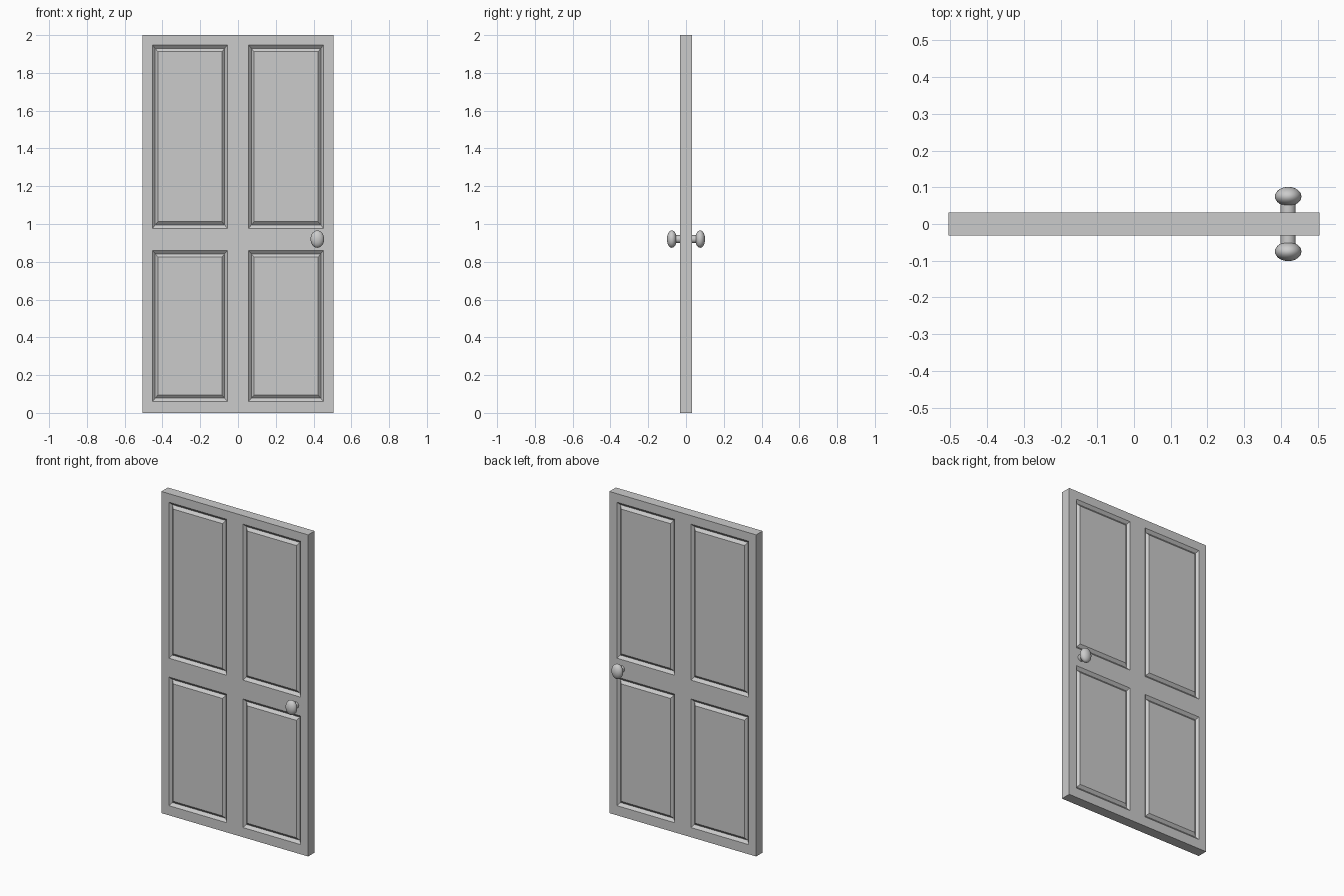
import bpy, bmesh
from mathutils import Matrix

if "Cube" in bpy.data.objects:
    bpy.data.objects.remove(bpy.data.objects["Cube"])

HALF_T = 0.032          # half door thickness
GROOVE = 0.015          # groove depth
XS = [-0.505, -0.453, -0.056, 0.056, 0.453, 0.505]
ZS = [0, 0.06, 0.86, 0.977, 1.947, 2.0]


def mirrored_object(name, bm, smooth=False):
    """Make an object whose front half is mirrored to the back."""
    bmesh.ops.recalc_face_normals(bm, faces=bm.faces)
    mesh = bpy.data.meshes.new(name)
    bm.to_mesh(mesh)
    bm.free()
    obj = bpy.data.objects.new(name, mesh)
    bpy.context.collection.objects.link(obj)
    mod = obj.modifiers.new("mirror", 'MIRROR')
    mod.use_axis = (False, True, False)
    for p in mesh.polygons:
        p.use_smooth = smooth
    return obj


# Door leaf: front face grid with four V-grooved panels
bm = bmesh.new()
grid = [[bm.verts.new((x, -HALF_T, z)) for z in ZS] for x in XS]
for i in range(5):
    for k in range(5):
        ring = [grid[i][k], grid[i + 1][k], grid[i + 1][k + 1], grid[i][k + 1]]
        if i in (1, 3) and k in (1, 3):
            for dx, dz, depth in ((0.0145, 0.0175, GROOVE), (0.029, 0.035, 0)):
                x0, x1, z0, z1 = XS[i] + dx, XS[i + 1] - dx, ZS[k] + dz, ZS[k + 1] - dz
                inner = [bm.verts.new((x, depth - HALF_T, z))
                         for x, z in ((x0, z0), (x1, z0), (x1, z1), (x0, z1))]
                for a in range(4):
                    b = (a + 1) % 4
                    bm.faces.new((ring[a], ring[b], inner[b], inner[a]))
                ring = inner
        bm.faces.new(ring)
# Door edges run back to the mirror plane
bm.normal_update()
rim = [e for e in bm.edges if e.is_boundary]
ext = bmesh.ops.extrude_edge_only(bm, edges=rim)
for v in ext["geom"]:
    if isinstance(v, bmesh.types.BMVert):
        v.co.y = 0
mirrored_object("door_leaf", bm)

# Oval knobs, front and back
bm = bmesh.new()
bmesh.ops.create_uvsphere(bm, u_segments=32, v_segments=16, radius=1,
                          matrix=Matrix.Translation((0.42, -0.075, 0.92))
                          @ Matrix.Diagonal((0.036, 0.026, 0.046, 1))
                          @ Matrix.Rotation(1.5707963, 4, 'X'))
mirrored_object("door_knobs", bm, True)

# Knob stems
bm = bmesh.new()
bmesh.ops.create_cone(bm, cap_ends=True, segments=32, radius1=0.0205,
                      radius2=0.0205, depth=0.046,
                      matrix=Matrix.Translation((0.42, -0.053, 0.92))
                      @ Matrix.Rotation(1.5707963, 4, 'X'))
stems = mirrored_object("knob_stems", bm, True)
bpy.context.view_layer.objects.active = stems
stems.select_set(True)
bpy.ops.object.shade_smooth_by_angle()
